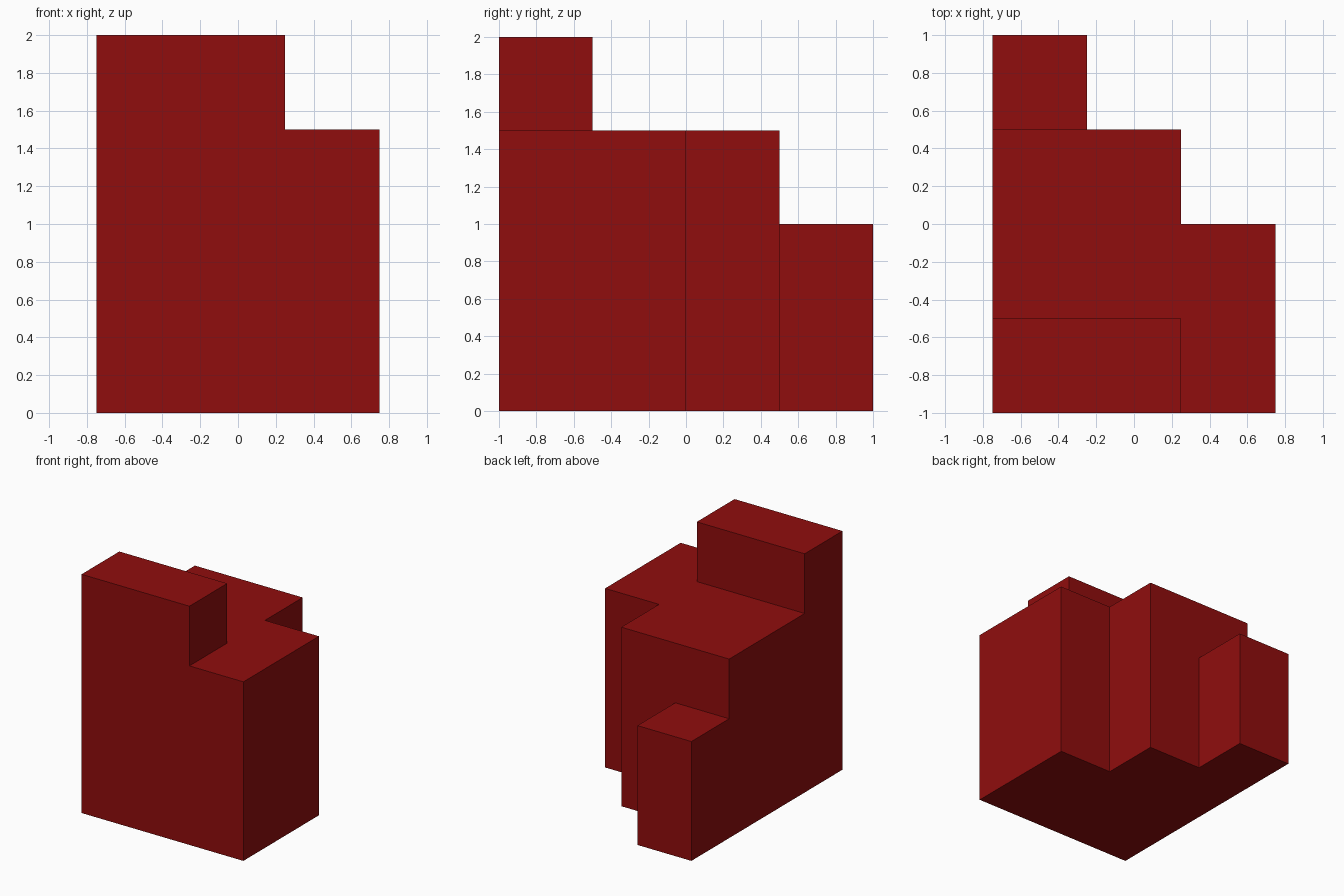
import bpy, bmesh
from mathutils import Vector

if "Cube" in bpy.data.objects:
    bpy.data.objects.remove(bpy.data.objects["Cube"])

U = 0.5  # one block
# block heights: rows front to back, columns left to right
HEIGHTS = [(4, 4, 3),
           (3, 3, 3),
           (3, 3, 0),
           (2, 0, 0)]


def filled(x, y, z):
    return 0 <= x < 3 and 0 <= y < 4 and 0 <= z < HEIGHTS[y][x]


# outer skin of the stacked blocks
bm = bmesh.new()
for y in range(4):
    for x in range(3):
        for z in range(HEIGHTS[y][x]):
            for axis in range(3):
                for s in (-1, 1):
                    n = Vector((0, 0, 0))
                    n[axis] = s
                    if filled(x + int(n.x), y + int(n.y), z + int(n.z)):
                        continue
                    a, b = Vector((0, 0, 0)), Vector((0, 0, 0))
                    a[(axis + 1) % 3] = 0.5
                    b[(axis + 2) % 3] = 0.5 * s
                    c = Vector((x - 1, y - 1.5, z + 0.5)) + n * 0.5
                    bm.faces.new([bm.verts.new((c + i * a + j * b) * U)
                                  for i, j in ((-1, -1), (1, -1), (1, 1), (-1, 1))])

# weld into one solid with large flat faces
bmesh.ops.remove_doubles(bm, verts=bm.verts[:], dist=1e-4)
bmesh.ops.dissolve_limit(bm, angle_limit=0.01, verts=bm.verts[:], edges=bm.edges[:])
bmesh.ops.recalc_face_normals(bm, faces=bm.faces[:])

mesh = bpy.data.meshes.new("stepped_block")
bm.to_mesh(mesh)
bm.free()
red = bpy.data.materials.new("dark red")
red.diffuse_color = (0.28, 0.004, 0.004, 1)
red.use_nodes = True
red.node_tree.nodes["Principled BSDF"].inputs["Base Color"].default_value = red.diffuse_color
mesh.materials.append(red)
bpy.context.collection.objects.link(bpy.data.objects.new("stepped_block", mesh))
